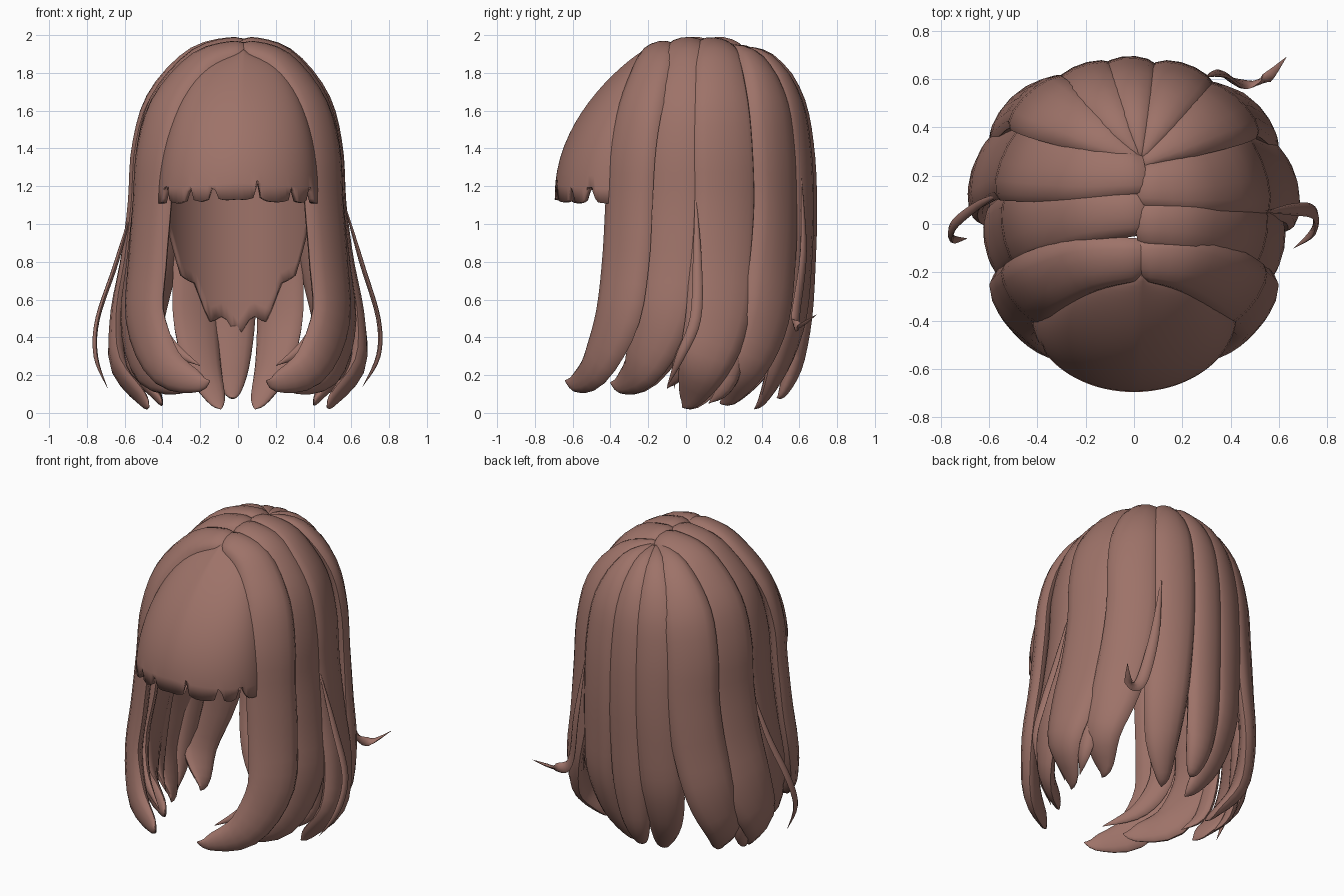
import bpy, bmesh, math
from mathutils import Vector

if "Cube" in bpy.data.objects:
    bpy.data.objects.remove(bpy.data.objects["Cube"])

hair = bpy.data.materials.new("warm brown hair")
hair.use_nodes = True
hair.diffuse_color = (0.34, 0.17, 0.14, 1)
hair.node_tree.nodes["Principled BSDF"].inputs["Base Color"].default_value = (0.34, 0.17, 0.14, 1)

PART_X = 0.03


def skin(name, rings, closed, thickness=0.0):
    """Join rows of points into a smooth surface; closed rows make a capped tube."""
    bm = bmesh.new()
    rows = [[bm.verts.new(p) for p in ring] for ring in rings]
    n = len(rows[0])
    for a, b in zip(rows, rows[1:]):
        for i in range(n if closed else n - 1):
            j = (i + 1) % n
            bm.faces.new((a[i], a[j], b[j], b[i]))
    if closed:
        bm.faces.new(rows[0])
        bm.faces.new(rows[-1])
    bmesh.ops.remove_doubles(bm, verts=bm.verts, dist=0.0005)
    bmesh.ops.recalc_face_normals(bm, faces=bm.faces)
    mesh = bpy.data.meshes.new(name)
    bm.to_mesh(mesh)
    bm.free()
    mesh.materials.append(hair)
    obj = bpy.data.objects.new(name, mesh)
    bpy.context.collection.objects.link(obj)
    bpy.ops.object.select_all(action="DESELECT")
    obj.select_set(True)
    bpy.context.view_layer.objects.active = obj
    if thickness:
        mod = obj.modifiers.new("thickness", "SOLIDIFY")
        mod.thickness = thickness
        mod.offset = 0
    bpy.ops.object.shade_smooth_by_angle(angle=math.radians(50))


def spline(points, t):
    """Catmull-Rom position at t in 0..1."""
    last = len(points) - 1
    i = min(int(t * last), last - 1)
    f = t * last - i
    p0, p1, p2, p3 = (points[min(max(i + k, 0), last)] for k in (-1, 0, 1, 2))
    return p1 + 0.5 * f * (p2 - p0 + f * (2 * p0 - 5 * p1 + 4 * p2 - p3
                                          + f * (3 * (p1 - p2) + p3 - p0)))


def lock(name, path, width, depth, shape, steps=36, sides=14):
    """Sweep an oval with a flatter inner side along a path, facing away from the head."""
    path = [Vector(p) for p in path]
    sizes = [Vector((s, 0, 0)) for s in shape]
    rings = []
    for k in range(steps + 1):
        t = k / steps
        p = spline(path, t)
        along = (spline(path, min(t + 0.02, 1)) - spline(path, max(t - 0.02, 0))).normalized()
        out = p - Vector((0, 0.05, min(p.z, 1.3)))
        out = (out - along * out.dot(along)).normalized()
        across = along.cross(out)
        s = max(spline(sizes, t).x, 0.01)
        ring = []
        for a in range(sides):
            ang = math.tau * a / sides
            lift = math.sin(ang) * (1 if math.sin(ang) > 0 else 0.6)
            ring.append(p + across * math.cos(ang) * width * s / 2
                        + out * lift * depth * min(s * 1.3, 1) / 2)
        rings.append(ring)
    skin(name, rings, True)


# Draping locks: from the parting over the dome, down the side, curling to a tip
DOME = ((0, 1.925), (0.12, 1.94), (0.47, 1.87), (0.82, 1.66), (0.96, 1.4), (1, 1.1))
FALL = ((0.05, 0.8, 1.09), (0.18, 0.5, 1.23), (0.5, 0.25, 1.28))


def drape(name, side, start_y, top, bulge, tip, width, root, lag=1):
    path = []
    for k, z in DOME:
        path.append((PART_X * (1 - k) + side * bulge[0] * k,
                     start_y + (bulge[1] - start_y) * k ** lag,
                     1.1 + (z - 1.1) * (top - 1.1) / 0.84))
    for m, z, flare in FALL:
        path.append((side * flare * (bulge[0] + (tip[0] - bulge[0]) * m),
                     bulge[1] + (tip[1] - bulge[1]) * m, z))
    path.append((side * (tip[0] * 0.88 + bulge[0] * 0.18),
                 tip[1] * 0.82 + bulge[1] * 0.18, tip[2] * 0.6 + 0.06))
    path.append((side * tip[0], tip[1], tip[2]))
    shape = (root, root + 0.04, (root + 1) / 2, 0.92, 1, 1, 1, 0.95, 0.74, 0.36, 0.02)
    lock(name, path, width, 0.13, shape)


# Name, left and right root, right shift, height, bulge, tip, width, root width, lag
LOCKS = (
    ("front_lock", -0.15, -0.15, 0, 1.91, (0.45, -0.3), (0.15, -0.64, 0.17), 0.31, 0.6, 3),
    ("temple_lock", 0, 0.05, 0.03, 1.935, (0.49, -0.06), (0.25, -0.4, 0.16), 0.33, 0.6, 3),
    ("side_lock", 0.16, 0.21, 0.06, 1.94, (0.49, 0.21), (0.47, -0.02, 0.03), 0.37, 0.5, 2),
    ("rear_side_lock", 0.25, 0.26, 0.03, 1.93, (0.4, 0.47), (0.4, 0.18, 0.05), 0.32, 0.18, 1),
    ("back_lock", 0.27, 0.27, 0, 1.925, (0.2, 0.6), (0.09, 0.36, 0.02), 0.28, 0.14, 1),
)
for side, label in ((1, "left"), (-1, "right")):
    for name, left_y, right_y, shift, top, (x, y), *rest in LOCKS:
        start_y, y = (left_y, y) if side > 0 else (right_y, y + shift)
        drape(label + "_" + name, side, start_y, top, (x, y), *rest)
drape("center_back_lock", 1, 0.27, 1.925, (-0.02, 0.63), (-0.03, 0.48, 0.08), 0.25, 0.14)

# Thin under-locks filling the gaps beside the face and ears
UNDER = (
    ("cheek_wisp", (0.41, -0.27), (0.2, -0.53, 0.25)),
    ("ear_wisp", (0.5, 0.06), (0.45, -0.1, 0.13)),
    ("nape_wisp", (0.47, 0.33), (0.52, 0.12, 0.05)),
)
for side, label in ((1, "left"), (-1, "right")):
    for name, (x, y), tip in UNDER:
        path = [(side * x * 0.95, y, 1.3), (side * x, y, 0.95), (side * x * 1.13, y - 0.02, 0.6),
                (side * (x * 0.75 + tip[0] * 0.4), (y + tip[1]) / 2, tip[2] + 0.13),
                (side * tip[0], tip[1], tip[2])]
        lock(label + "_" + name, path, 0.15, 0.08, (0.2, 0.8, 1, 0.7, 0.02), 20, 10)

# Loose flyaway strands
FLY = (0.1, 0.8, 1, 0.8, 0.03)
lock("right_flyaway", [(-0.54, 0.13, 1.15), (-0.64, 0.08, 0.8), (-0.74, 0, 0.5),
                       (-0.75, -0.06, 0.3), (-0.69, -0.06, 0.13)], 0.05, 0.03, FLY, 20, 8)
lock("left_flyaway", [(0.55, 0.05, 1.15), (0.65, 0.06, 0.8), (0.74, 0.05, 0.5),
                      (0.74, -0.03, 0.3), (0.66, -0.1, 0.14)], 0.06, 0.03, FLY, 20, 8)
lock("back_flyaway", [(0.3, 0.61, 1.25), (0.36, 0.62, 0.85), (0.43, 0.58, 0.52),
                      (0.53, 0.59, 0.46), (0.63, 0.69, 0.52)], 0.07, 0.03, FLY, 24, 8)

# Rounded fringe with a notched lower edge
NOTCHES = (-0.37, -0.25, -0.13, 0.1, 0.28, 0.37)
rows, cols = 18, 64
fringe = []
for r in range(rows + 1):
    t = r / rows * math.pi / 2
    row = []
    for c in range(cols + 1):
        phi = math.radians(-90 + 180 * c / cols)
        x = 0.41 * math.sin(phi)
        near = min(abs(x - n) for n in NOTCHES)
        notch = max(0, 1 - near / 0.02) * 0.09 - 0.02 * min(near / 0.06, 1)
        z = 1.15 - 0.03 * abs(math.sin(phi)) + 0.76 * math.cos(t)
        y = -0.21 - math.sin(t) ** 1.8 * (0.16 + 0.31 * math.cos(phi))
        row.append((PART_X * (1 - r / rows) + x * math.sin(t) ** 0.9, y,
                    z + (notch if r == rows else 0)))
    fringe.append(row)
skin("fringe", fringe, False, 0.03)

# Inner cap: dome under the locks, ending in a ragged curtain at the nape
cap = []
for r in range(21):
    row = []
    for c in range(57):
        a = math.radians(-112 + 4 * c)
        x, y = 0.43 * math.sin(a), 0.5 * math.cos(a)
        ragged = abs((x / 0.15 + 0.5) % 1 - 0.5) * 0.2
        hem = min(0.40 + 0.5 * (abs(x) / 0.37) ** 2 + ragged, 0.98)
        if r <= 10:
            t = r / 10 * math.pi / 2
            k, z = math.sin(t), 1.25 + 0.64 * math.cos(t)
        else:
            k, z = 1, 1.25 + (hem - 1.25) * (r - 10) / 10
        row.append((x * k, 0.07 + y * k, z))
    cap.append(row)
skin("inner_cap", cap, False, 0.02)
